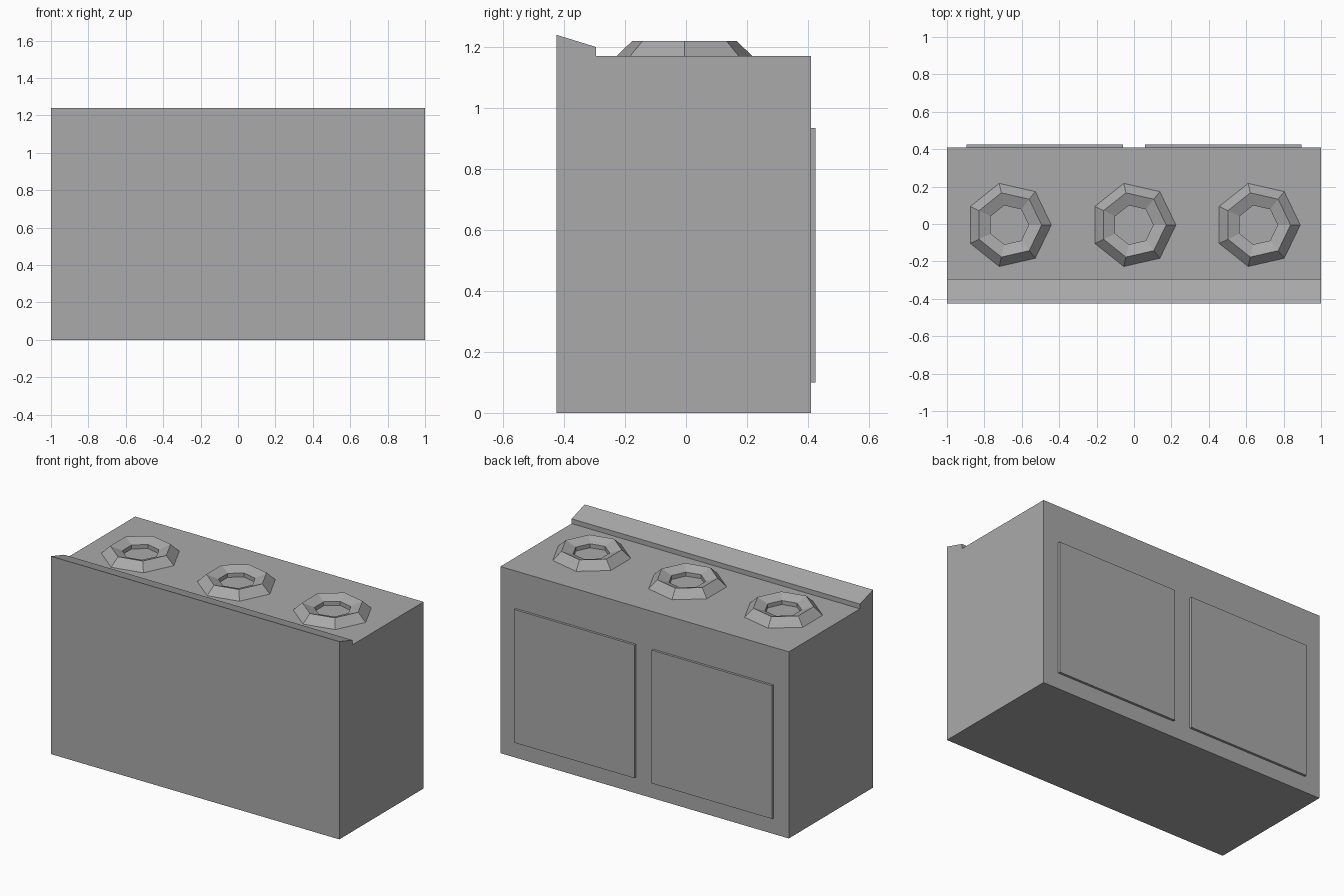
import bpy, bmesh
from math import cos, sin, tau

cube = bpy.data.objects.get("Cube")
if cube:
    bpy.data.objects.remove(cube, do_unlink=True)

grey = bpy.data.materials.new("plain grey")
grey.use_nodes = True
GREY = (0.4, 0.4, 0.4, 1)
grey.diffuse_color = GREY
grey.node_tree.nodes["Principled BSDF"].inputs["Base Color"].default_value = GREY


def finish(name, bm):
    bmesh.ops.recalc_face_normals(bm, faces=bm.faces)
    mesh = bpy.data.meshes.new(name)
    bm.to_mesh(mesh)
    bm.free()
    mesh.materials.append(grey)
    obj = bpy.data.objects.new(name, mesh)
    bpy.context.collection.objects.link(obj)
    return obj


def extrude_x(name, profile, x0, x1):
    """Sweep a closed (y, z) outline from x0 to x1."""
    bm = bmesh.new()
    face = bm.faces.new([bm.verts.new((x0, y, z)) for y, z in profile])
    swept = bmesh.ops.extrude_face_region(bm, geom=[face])["geom"]
    bmesh.ops.translate(bm, vec=(x1 - x0, 0, 0),
                        verts=[v for v in swept if isinstance(v, bmesh.types.BMVert)])
    return finish(name, bm)


def ring(name, profile, sides, location):
    """Turn a closed (radius, z) outline into a faceted ring."""
    bm = bmesh.new()
    loops = [[bm.verts.new((r * cos(tau * i / sides), r * sin(tau * i / sides), z))
              for r, z in profile] for i in range(sides)]
    n = len(profile)
    for i in range(sides):
        a, b = loops[i], loops[(i + 1) % sides]
        for j in range(n):
            k = (j + 1) % n
            bm.faces.new((a[j], b[j], b[k], a[k]))
    finish(name, bm).location = location


# Counter body with the sloping lip along its front edge
TOP = 1.17
extrude_x("counter_body", [(-0.425, 0), (0.41, 0), (0.41, TOP), (-0.295, TOP),
                           (-0.295, 1.2), (-0.425, 1.24)], -1, 1)

# Two thin door panels on the back
for name, x0, x1 in (("right_door", -0.895, -0.06), ("left_door", 0.06, 0.895)):
    extrude_x(name, [(0.405, 0.1), (0.425, 0.1), (0.425, 0.935), (0.405, 0.935)], x0, x1)

# Three seven-sided rings on the top
RING = [(0.228, 0), (0.176, 0.05), (0.107, 0.025), (0.107, -0.02), (0.176, -0.03)]
for name, x in (("right_ring", -0.67), ("middle_ring", -0.004), ("left_ring", 0.661)):
    ring(name, RING, 7, (x, -0.005, TOP))
